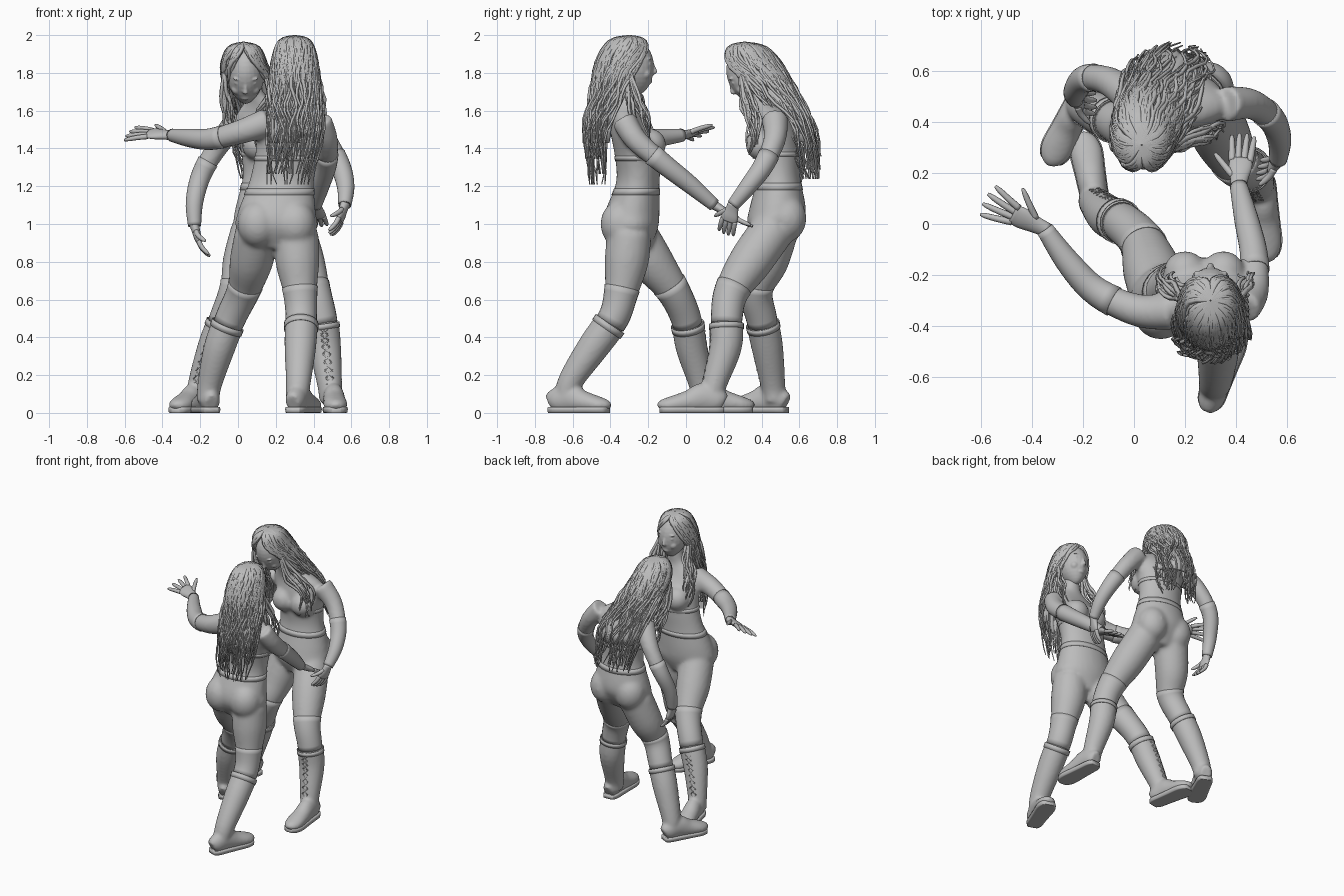
import bpy, bmesh, math, random
from mathutils import Vector, Matrix

random.seed(4)
cube = bpy.data.objects.get("Cube")
if cube:
    bpy.data.objects.remove(cube, do_unlink=True)

grey = bpy.data.materials.new("plain_grey")
grey.use_nodes = True
grey.diffuse_color = (0.5, 0.5, 0.5, 1)
grey.node_tree.nodes["Principled BSDF"].inputs["Base Color"].default_value = (0.5, 0.5, 0.5, 1)


def finish(name, bm, voxel=0, rounds=0):
    """Turn a bmesh into a smooth named object, optionally blending its pieces."""
    bmesh.ops.recalc_face_normals(bm, faces=bm.faces)
    for face in bm.faces:
        face.smooth = True
    mesh = bpy.data.meshes.new(name)
    bm.to_mesh(mesh)
    bm.free()
    mesh.materials.append(grey)
    obj = bpy.data.objects.new(name, mesh)
    bpy.context.collection.objects.link(obj)
    if voxel:
        remesh = obj.modifiers.new("blend", "REMESH")
        remesh.mode = "VOXEL"
        remesh.voxel_size = voxel
        remesh.use_smooth_shade = True
        obj.modifiers.new("soften", "SMOOTH").iterations = rounds
    return obj


def spline(points, steps=5):
    """Catmull-Rom interpolation of equal-length tuples."""
    out, last = [], len(points) - 1
    for i in range(last):
        quad = [points[max(i - 1, 0)], points[i], points[i + 1], points[min(i + 2, last)]]
        for s in range(steps):
            t = s / steps
            out.append(tuple(b + t / 2 * (c - a + t * (2 * a - 5 * b + 4 * c - d + t * (3 * (b - c) + d - a)))
                             for a, b, c, d in zip(*quad)))
    return out + [tuple(points[-1])]


def loft(bm, rings, ref=None, grow=0, caps=True, sides=20):
    """Skin rings (x, y, z, rx, ry); level rings unless a side vector is given."""
    centres = [Vector(r[:3]) for r in rings]
    u, v, rows = Vector((1, 0, 0)), Vector((0, 1, 0)), []
    if ref:
        u = Vector(ref)
    for i, ring in enumerate(rings):
        if ref:
            t = (centres[min(i + 1, len(rings) - 1)] - centres[max(i - 1, 0)]).normalized()
            u = (u - t * u.dot(t)).normalized()
            v = t.cross(u)
        rx, ry = ring[3] + grow, ring[-1] + grow
        rows.append([bm.verts.new(centres[i] + u * rx * math.cos(a) + v * ry * math.sin(a))
                     for a in (math.tau * k / sides for k in range(sides))])
    for low, high in zip(rows, rows[1:]):
        for k in range(sides):
            n = (k + 1) % sides
            bm.faces.new((low[k], low[n], high[n], high[k]))
    if caps:
        bm.faces.new(rows[0])
        bm.faces.new(rows[-1])
    return [vert for row in rows for vert in row]


def ball(bm, centre, size):
    mat = Matrix.Translation(centre) @ Matrix.Diagonal((*size, 1))
    return bmesh.ops.create_uvsphere(bm, u_segments=24, v_segments=16, radius=1, matrix=mat)["verts"]


def sleeve(name, rings, ref=None, grow=0.0):
    """Thin close-fitting layer over part of a limb or the torso."""
    bm = bmesh.new()
    loft(bm, rings, ref, grow, caps=False, sides=24)
    mod = finish(name, bm).modifiers.new("thickness", "SOLIDIFY")
    mod.thickness = 0.005
    mod.offset = 0


def head(name, centre, turn):
    bm = bmesh.new()
    for vert in ball(bm, (0, 0, 0), (0.1, 0.125, 0.15)):
        low = max(0, -vert.co.z / 0.15)
        vert.co.x *= 1 - 0.35 * low * low
        vert.co.y = vert.co.y * (1 - 0.25 * low) + 0.035 * low
    nose = [(0, 0.11, 0.03, 0.008, 0.01), (0, 0.122, -0.01, 0.011, 0.014), (0, 0.128, -0.032, 0.014, 0.016),
            (0, 0.112, -0.046, 0.01, 0.01)]
    loft(bm, spline(nose, 3))
    for side in (-1, 1):
        ball(bm, (side * 0.04, 0.101, 0.012), (0.02, 0.012, 0.009))
        ball(bm, (side * 0.042, 0.102, 0.038), (0.026, 0.012, 0.006))
        ball(bm, (side * 0.045, 0.08, -0.04), (0.03, 0.03, 0.03))
        ball(bm, (side * 0.095, 0, -0.01), (0.012, 0.025, 0.035))
    for z in (-0.074, -0.085):
        ball(bm, (0, 0.104, z), (0.024, 0.012, 0.007))
    bm.transform(Matrix.Translation(centre) @ turn)
    finish(name, bm, 0.006, 2)


def hand(name, wrist, tip, side, fan, curl):
    bm = bmesh.new()
    wrist, reach = Vector(wrist), Vector(tip) - Vector(wrist)
    size, fwd = reach.length, reach.normalized()
    side = Vector(side)
    side = (side - fwd * side.dot(fwd)).normalized()
    bend = fwd.cross(side) * curl
    palm = [(-0.05, 0.03, 0.026), (0.15, 0.036, 0.022), (0.35, 0.046, 0.02), (0.5, 0.043, 0.014)]
    loft(bm, spline([(*(wrist + fwd * size * t), a, b) for t, a, b in palm], 3), side)
    fingers = [(0.46, k * 0.023, fwd + side * k * fan, 0.5 - 0.04 * abs(k)) for k in (-1.5, -0.5, 0.5, 1.5)]
    fingers.append((0.18, 0.026, fwd * 0.8 + side * 0.7, 0.45))
    for start, shift, aim, length in fingers:
        base = wrist + fwd * size * start + side * shift
        path = [(*(base + (aim * t + bend * t * t) * size * length), r)
                for t, r in ((0, 0.014), (0.4, 0.013), (0.8, 0.011), (1, 0.006))]
        loft(bm, spline(path, 3), side, sides=10)
    finish(name, bm)


def boot(name, shaft, heel, toe):
    heel, toe = Vector((*heel, 0)), Vector((*toe, 0))
    fwd = (toe - heel).normalized()
    side = Vector((fwd.y, -fwd.x, 0))
    plan = [(0, 0.035, 0.1), (0.1, 0.052, 0.13), (0.32, 0.056, 0.16), (0.55, 0.06, 0.12), (0.8, 0.064, 0.09),
            (0.95, 0.048, 0.07), (1, 0.022, 0.045)]
    bm = bmesh.new()
    loft(bm, spline([(*(heel.lerp(toe, t) + Vector((0, 0, h / 2))), w, h / 2) for t, w, h in plan], 4), side)
    loft(bm, shaft, side, 0.009)
    for vert in bm.verts:
        vert.co.z = max(vert.co.z, 0.012)
    finish(name, bm, 0.01, 8)
    # Flat sole
    bm = bmesh.new()
    for vert in loft(bm, spline([(*(heel.lerp(toe, t) + Vector((0, 0, 0.02))), w + 0.002, 0.06)
                                 for t, w, h in plan], 4), side):
        vert.co.z = min(max(vert.co.z, 0), 0.03)
    finish(name + "_sole", bm)
    sleeve(name + "_cuff", shaft[:2], side, 0.01)
    # Crossed laces up the shin
    bm = bmesh.new()
    for low, high in zip(shaft[1:], shaft[2:]):
        for way in (-1, 1):
            ends = [Vector(p[:3]) + fwd * (p[3] + 0.006) + side * 0.02 * s for p, s in ((low, way), (high, -way))]
            loft(bm, [(*e, 0.004) for e in ends], side, sides=6)
    finish(name + "_laces", bm)


def hair(name, levels, locks, facing):
    """Open-faced shell, loose strands along the same levels, and curls over the shoulders."""
    path = spline([(*lv[:5], math.radians(lv[5])) for lv in levels], 4)

    def place(level, u, scale=1.0):
        x, y, z, rx, ry, gap = level
        a = gap + u * (math.tau - 2 * gap)
        return Vector((x + rx * scale * math.sin(a) * facing, y + ry * scale * math.cos(a) * facing, z))

    bm = bmesh.new()
    cols = 48
    rows = [[bm.verts.new(place(lv, k / cols, 0.95 + 0.04 * math.cos(k * 2.1))) for k in range(cols + 1)]
            for lv in path[:-3]]
    for low, high in zip(rows, rows[1:]):
        for k in range(cols):
            bm.faces.new((low[k], low[k + 1], high[k + 1], high[k]))
    shell = finish(name + "_shell", bm)
    shell.modifiers.new("thickness", "SOLIDIFY").thickness = 0.015
    curve = bpy.data.curves.new(name + "_strands", "CURVE")
    curve.dimensions = "3D"
    curve.bevel_depth = 0.01
    curve.bevel_resolution = 0
    curve.use_fill_caps = True

    def strand(spots):
        line = curve.splines.new("POLY")
        line.points.add(len(spots) - 1)
        for i, (point, spot) in enumerate(zip(line.points, spots)):
            point.co = (*spot, 1)
            point.radius = 1.1 - 0.8 * (i / (len(spots) - 1)) ** 3

    for n in range(130):
        u, phase, scale = random.random(), random.uniform(0, math.tau), random.uniform(0.8, 1.08)
        spots = []
        for i, level in enumerate(path[:random.randint(len(path) - 6, len(path))]):
            t = i / (len(path) - 1)
            wave = 0.05 * t * math.sin(phase + i * 1.1)
            spots.append(place(level, min(max(u + wave, 0), 1), (scale if t > 0.5 else 1.0) + 2 * wave * t))
        strand(spots)
    for side in (-1, 1):
        for n in range(14):
            phase, drift = random.uniform(0, math.tau), [random.uniform(-0.035, 0.035) for axis in range(3)]
            guide = spline([(x + side * w, y, z) for x, w, y, z in locks], 5)
            guide = guide[:random.randint(len(guide) - 5, len(guide))]
            strand([Vector(g) + Vector(drift) * min(1, i / 6)
                    + Vector((math.sin(phase + i), math.cos(phase + i), 0)) * 0.001 * i
                    for i, g in enumerate(guide)])
    curve.materials.append(grey)
    bpy.context.collection.objects.link(bpy.data.objects.new(name + "_strands", curve))


def figure(name, facing, torso, bust, seat, legs, arms, feet, hands):
    """Blend torso and limbs into one body, then dress it."""
    bm = bmesh.new()
    trunk = spline(torso)
    loft(bm, trunk, sides=32)
    ball(bm, (bust[0], bust[1] - facing * 0.03, bust[2] - 0.01), (0.13, 0.085, 0.07))
    for side in (-1, 1):
        ball(bm, (bust[0] + side * 0.075, *bust[1:]), (0.085, 0.085, 0.085))
        ball(bm, (seat[0] + side * 0.1, *seat[1:]), (0.108, 0.108, 0.125))
    legs, arms = [spline(p) for p in legs], [spline(p) for p in arms]
    ref = (0.6, 0.7, 0.1)
    for limb in legs + arms:
        loft(bm, limb, ref)
    finish(name + "_body", bm, 0.013, 8)
    sleeve(name + "_waistband", trunk[13:15])
    sleeve(name + "_top_hem", trunk[19:21])
    for label, leg, foot, arm, grip in zip(("left", "right"), legs, feet, arms, hands):
        part = name + "_" + label
        sleeve(part + "_knee_band", leg[9:17], ref)
        boot(part + "_boot", leg[16:], *foot)
        sleeve(part + "_glove", arm[8:], ref)
        hand(part + "_hand", *grip)


# First figure: back to the front, one arm flung out
figure(
    "first", 1,
    [(.2, -.28, .87, .09, .09), (.205, -.29, .97, .21, .14), (.205, -.285, 1.06, .207, .145),
     (.23, -.255, 1.22, .172, .115), (.26, -.255, 1.36, .17, .122), (.28, -.28, 1.47, .183, .117),
     (.28, -.31, 1.56, .177, .087), (.29, -.31, 1.63, .087, .06), (.295, -.305, 1.68, .057, .057),
     (.3, -.3, 1.77, .05, .05)],
    (.275, -.19, 1.42), (.205, -.345, 1.0),
    [[(.1, -.27, .95, .117), (.07, -.18, .8, .115), (.03, -.07, .65, .087), (-.04, 0, .5, .078),
      (-.1, .03, .34, .074), (-.15, .08, .15, .056), (-.16, .09, .06, .05)],
     [(.31, -.3, .95, .117), (.315, -.315, .8, .117), (.33, -.345, .63, .088), (.335, -.385, .5, .08),
      (.33, -.49, .35, .075), (.32, -.61, .17, .058), (.31, -.64, .06, .05)]],
    [[(.16, -.34, 1.54, .077), (.02, -.34, 1.49, .065), (-.14, -.27, 1.45, .055), (-.25, -.16, 1.455, .047),
      (-.35, -.02, 1.47, .032)],
     [(.43, -.33, 1.55, .067), (.47, -.26, 1.44, .06), (.47, -.12, 1.32, .052), (.44, .02, 1.21, .045),
      (.41, .15, 1.1, .032)]],
    [((-.14, .03), (-.2, .35)), ((.29, -.72), (.4, -.41))],
    [((-.35, -.02, 1.47), (-.6, .1, 1.49), (.5, .8, .5), 0.2, 0.1),
     ((.41, .15, 1.1), (.43, .36, .97), (-1, 0, 0), 0.06, 0.1)])
head("first_head", (.3, -.295, 1.835), Matrix())
hair("first_hair", [(.3, -.3, 1.99, .001, .001, 0), (.3, -.31, 1.965, .08, .095, 8), (.3, -.33, 1.85, .118, .145, 52),
                    (.3, -.37, 1.68, .135, .13, 70), (.3, -.43, 1.5, .14, .105, 75), (.27, -.45, 1.21, .11, .06, 70)],
     [(.3, .105, -.31, 1.84), (.3, .125, -.28, 1.68), (.28, .16, -.24, 1.56), (.27, .15, -.2, 1.38)], 1)

# Second figure: faces the first, stooping forward
figure(
    "second", -1,
    [(.18, .46, .9, .09, .09), (.185, .47, 1.0, .2, .145), (.185, .485, 1.08, .2, .15), (.185, .49, 1.25, .16, .115),
     (.18, .485, 1.38, .165, .12), (.18, .475, 1.48, .183, .117), (.17, .46, 1.57, .182, .087),
     (.13, .43, 1.64, .1, .07), (.09, .41, 1.68, .06, .06), (.05, .37, 1.77, .05, .05)],
    (.18, .4, 1.42), (.185, .53, 1.03),
    [[(.29, .46, .97, .117), (.345, .34, .8, .115), (.4, .24, .64, .09), (.44, .215, .5, .081),
      (.46, .21, .35, .077), (.485, .15, .15, .057), (.49, .14, .06, .05)],
     [(.08, .48, .97, .117), (.03, .43, .8, .112), (-.01, .37, .65, .088), (-.07, .4, .5, .079),
      (-.13, .43, .35, .075), (-.2, .46, .15, .057), (-.21, .47, .06, .05)]],
    [[(.36, .47, 1.56, .072), (.46, .47, 1.45, .06), (.54, .41, 1.31, .052), (.57, .33, 1.2, .044),
      (.565, .25, 1.1, .032)],
     [(0, .49, 1.55, .072), (-.1, .56, 1.42, .058), (-.19, .57, 1.27, .051), (-.23, .52, 1.12, .044),
      (-.23, .49, .99, .032)]],
    [((.5, .2), (.52, -.14)), ((-.19, .53), (-.33, .24))],
    [((.565, .25, 1.1), (.51, .2, .93), (-.3, -1, 0), 0.05, 0.35),
     ((-.23, .49, .99), (-.18, .47, .81), (0, -1, 0), 0.05, -0.4)])
head("second_head", (.04, .345, 1.79), Matrix.Rotation(math.pi, 4, "Z") @ Matrix.Rotation(-0.55, 4, "X"))
hair("second_hair", [(.03, .31, 1.955, .001, .001, 0), (.03, .325, 1.93, .08, .1, 5), (.035, .36, 1.83, .12, .155, 35),
                     (.08, .44, 1.68, .14, .15, 65), (.13, .55, 1.5, .16, .13, 75), (.16, .64, 1.24, .13, .07, 70)],
     [(.035, .11, .29, 1.8), (.07, .13, .32, 1.66), (.14, .17, .36, 1.54), (.16, .15, .36, 1.37)], -1)
